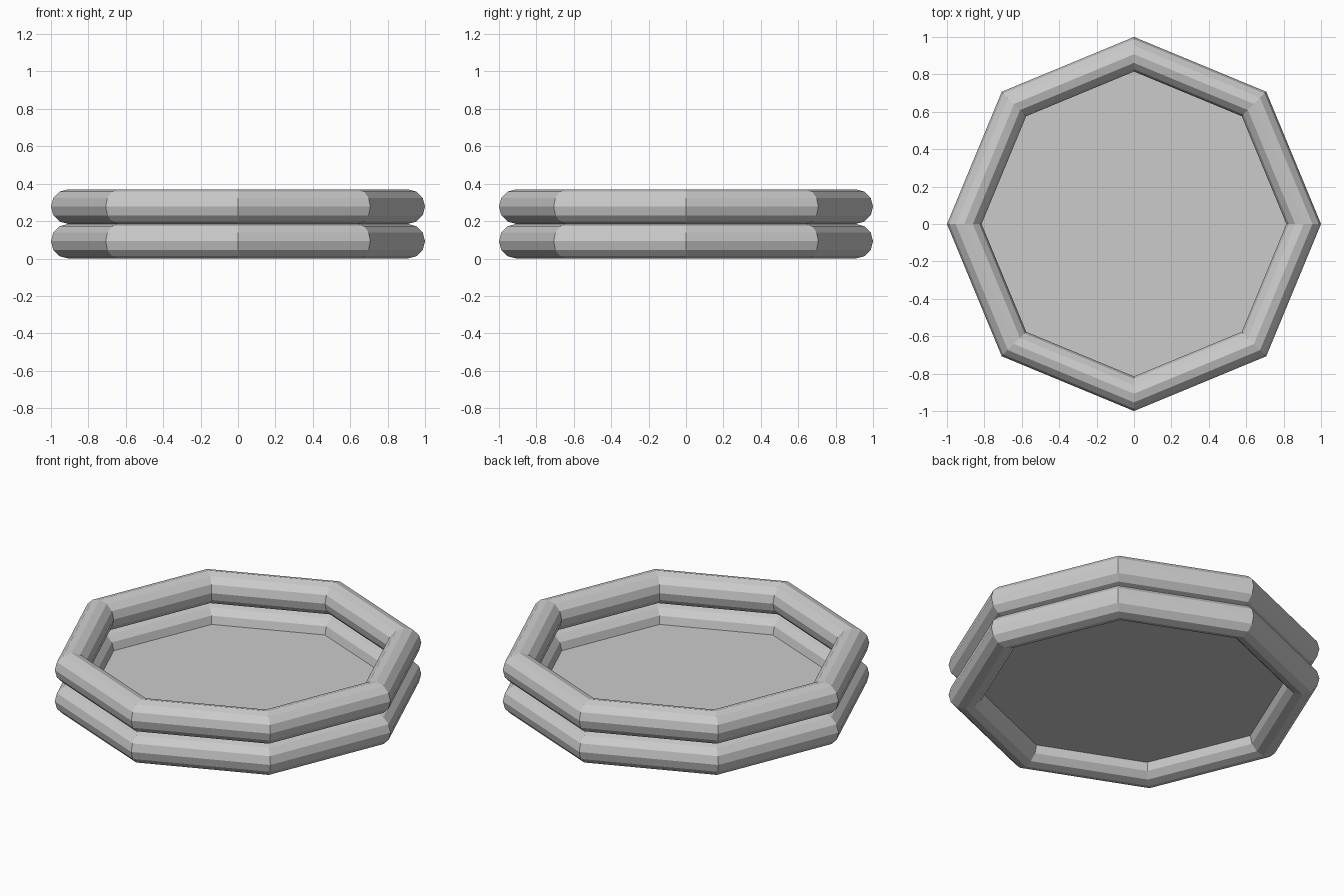
import bpy

if "Cube" in bpy.data.objects:
    bpy.data.objects.remove(bpy.data.objects["Cube"])

TUBE = 0.0925            # tube radius
RING = 1.0 - TUBE        # ring radius to tube centre
SIDES = 8


def tube_ring(name, z):
    bpy.ops.mesh.primitive_torus_add(
        major_segments=SIDES, minor_segments=12,
        major_radius=RING, minor_radius=TUBE, location=(0, 0, z))
    ring = bpy.context.object
    ring.name = name
    return ring


# two stacked inflated rings
tube_ring("lower_tube", TUBE)
tube_ring("upper_tube", 3 * TUBE)

# thin floor sheet joined at the middle of the lower tube
bpy.ops.mesh.primitive_circle_add(
    vertices=SIDES, radius=RING - TUBE + 0.003, fill_type='NGON',
    location=(0, 0, TUBE))
bpy.context.object.name = "pool_floor"
